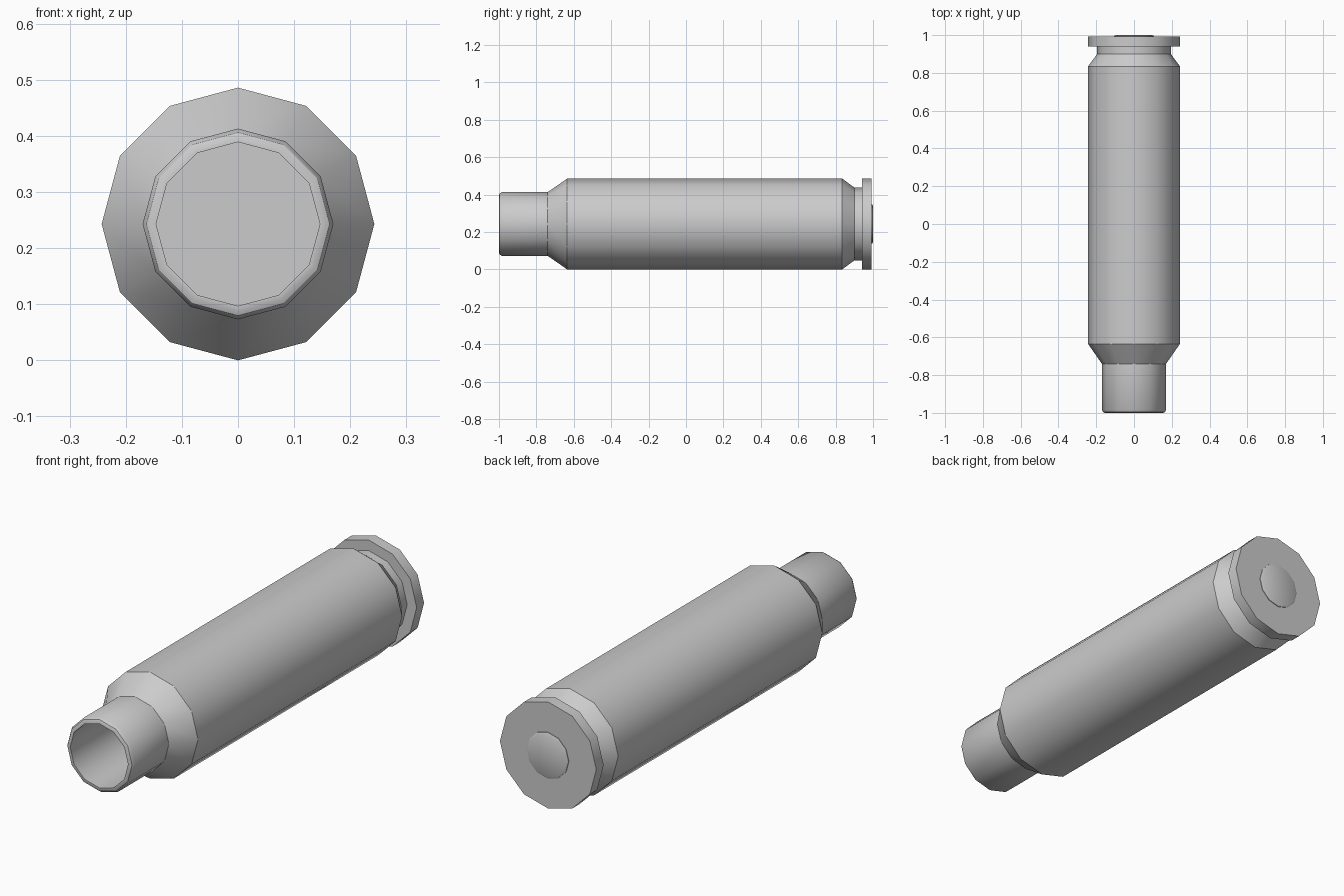
import bpy, bmesh, math
from mathutils import Vector

cube = bpy.data.objects.get("Cube")
if cube:
    bpy.data.objects.remove(cube, do_unlink=True)

R = 0.243       # largest radius, which is also the axis height
SIDES = 12

metal = bpy.data.materials.new("grey_metal")
metal.use_nodes = True
grey = (0.6, 0.6, 0.6, 1)
metal.diffuse_color = grey
metal.node_tree.nodes["Principled BSDF"].inputs["Base Color"].default_value = grey


def lathe(name, profile):
    """Turn (y, radius) points around the lengthwise axis."""
    bm = bmesh.new()
    verts = [bm.verts.new((0, y, r)) for y, r in profile]
    edges = [bm.edges.new(pair) for pair in zip(verts, verts[1:])]
    bmesh.ops.spin(bm, geom=verts + edges, cent=(0, 0, 0), axis=(0, 1, 0),
                   angle=math.tau, steps=SIDES, use_merge=True)
    bmesh.ops.remove_doubles(bm, verts=bm.verts, dist=0.0001)
    bmesh.ops.recalc_face_normals(bm, faces=bm.faces)
    mesh = bpy.data.meshes.new(name)
    bm.to_mesh(mesh)
    bm.free()
    obj = bpy.data.objects.new(name, mesh)
    obj.location = Vector((0, 0, R))
    mesh.materials.append(metal)
    bpy.context.collection.objects.link(obj)
    bpy.ops.object.select_all(action="DESELECT")
    obj.select_set(True)
    bpy.context.view_layer.objects.active = obj
    bpy.ops.object.shade_smooth_by_angle(angle=math.radians(33))
    return obj


# Hollow case: bore, rounded mouth, neck, shoulder, body, groove and rim
lathe("case", [
    (0.8, 0), (0.8, 0.146), (-1, 0.146),
    (-1, 0.154), (-0.996, 0.163), (-0.985, 0.17),
    (-0.74, 0.17), (-0.635, R), (0.835, R),
    (0.9, 0.195), (0.94, 0.195), (0.94, R),
    (0.993, R), (0.993, 0),
])

# Primer disc standing just proud of the base
lathe("primer", [(0.98, 0), (0.98, 0.105), (0.996, 0.105), (1, 0.097), (1, 0)])
